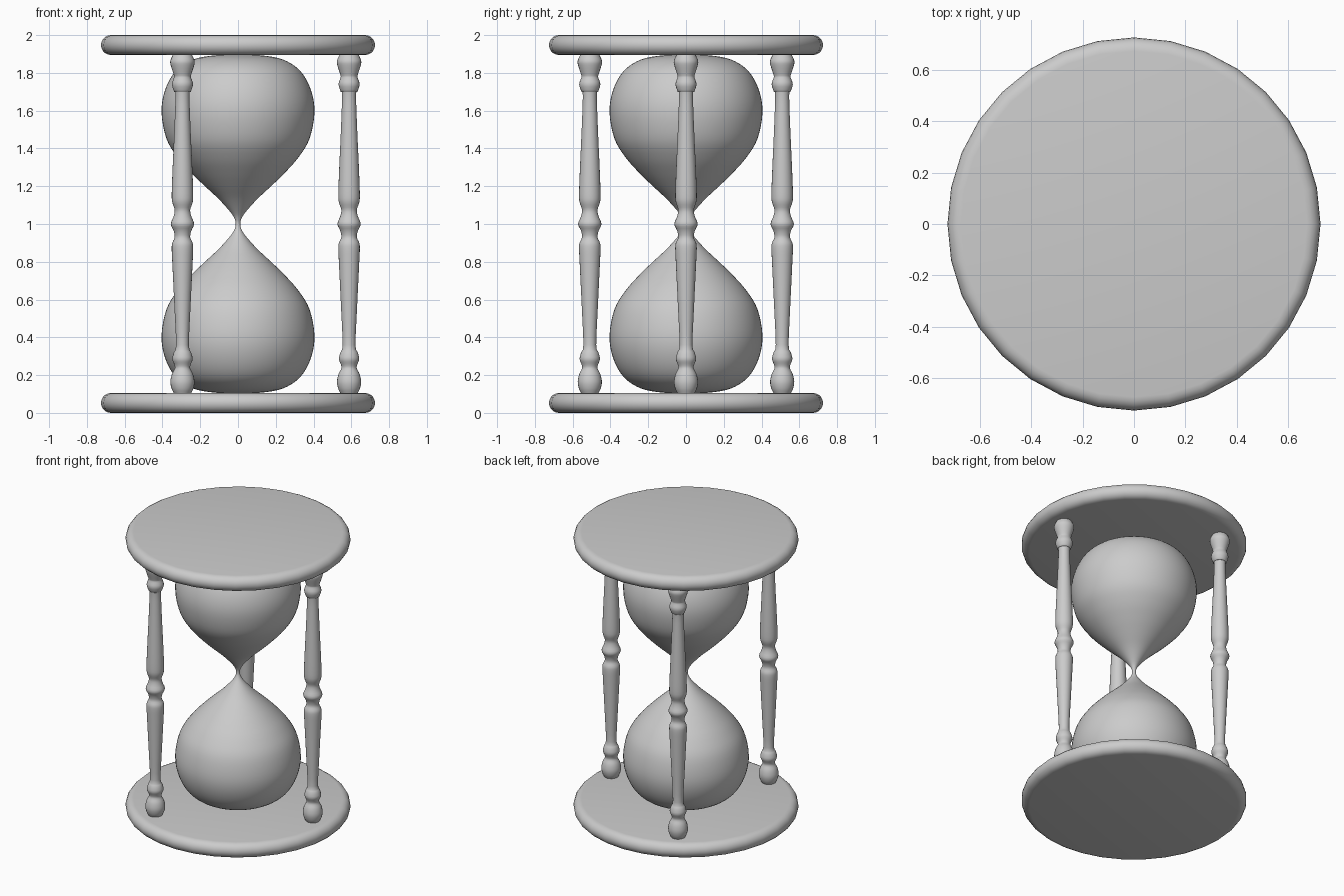
import bpy, bmesh, math
from mathutils import Vector

cube = bpy.data.objects.get("Cube")
if cube:
    bpy.data.objects.remove(cube, do_unlink=True)

# Single plain grey
grey = bpy.data.materials.new("plain_grey")
grey.use_nodes = True
colour = (0.6, 0.6, 0.6, 1)
grey.diffuse_color = colour
grey.node_tree.nodes["Principled BSDF"].inputs["Base Color"].default_value = colour


def smooth_profile(points, steps):
    """Catmull-Rom curve through (radius, height) points."""
    pts = [Vector(p) for p in points]
    pts = [pts[0] * 2 - pts[1]] + pts + [pts[-1] * 2 - pts[-2]]
    out = []
    for a, b, c, d in zip(pts, pts[1:], pts[2:], pts[3:]):
        for i in range(steps):
            t = i / steps
            out.append(0.5 * (2 * b + (c - a) * t + (2 * a - 5 * b + 4 * c - d) * t * t
                              + (3 * b - a - 3 * c + d) * t ** 3))
    return out + [pts[-2]]


def lathe(name, profile, sides, location=(0, 0, 0), angle=40):
    """Turn a bottom-to-top profile around z and cap both ends."""
    bm = bmesh.new()
    rings = []
    for r, z in profile:
        rings.append([bm.verts.new((r * math.cos(math.tau * i / sides),
                                    r * math.sin(math.tau * i / sides), z))
                      for i in range(sides)])
    for low, high in zip(rings, rings[1:]):
        for i in range(sides):
            j = (i + 1) % sides
            bm.faces.new((low[i], low[j], high[j], high[i]))
    bm.faces.new(rings[0][::-1])
    bm.faces.new(rings[-1])
    mesh = bpy.data.meshes.new(name)
    bm.to_mesh(mesh)
    bm.free()
    mesh.materials.append(grey)
    obj = bpy.data.objects.new(name, mesh)
    obj.location = location
    bpy.context.collection.objects.link(obj)
    bpy.ops.object.select_all(action="DESELECT")
    obj.select_set(True)
    bpy.context.view_layer.objects.active = obj
    bpy.ops.object.shade_smooth_by_angle(angle=math.radians(angle))
    return obj


# Round end plates with a fully rounded rim
half = 0.0525
rim = [(0.673 + half * math.cos(a), half + half * math.sin(a))
       for a in (math.pi * (i / 10 - 0.5) for i in range(11))]
lathe("bottom_plate", rim, 32)
lathe("top_plate", rim, 32, (0, 0, 2 - 2 * half))

# Glass bulbs, mirrored about the neck
half_bulb = [(0.012, 0), (0.017, 0.025), (0.038, 0.06), (0.10, 0.13), (0.175, 0.2),
             (0.245, 0.268), (0.318, 0.35), (0.378, 0.45), (0.405, 0.59), (0.386, 0.71),
             (0.33, 0.81), (0.24, 0.87), (0.13, 0.892), (0.02, 0.896)]
bulb = [(r, 1 - z) for r, z in half_bulb[:0:-1]] + [(r, 1 + z) for r, z in half_bulb]
lathe("glass_bulbs", smooth_profile(bulb, 4), 64, angle=60)

# Three turned posts
post = [(0.046, 0.105), (0.058, 0.13), (0.064, 0.165), (0.056, 0.205), (0.041, 0.235),
        (0.043, 0.255), (0.054, 0.285), (0.046, 0.32), (0.034, 0.36), (0.042, 0.55),
        (0.054, 0.8), (0.057, 0.87), (0.054, 0.90), (0.041, 0.93), (0.047, 0.965),
        (0.062, 1.0), (0.047, 1.04), (0.041, 1.075), (0.054, 1.115), (0.057, 1.16),
        (0.052, 1.3), (0.043, 1.5), (0.037, 1.68), (0.044, 1.70), (0.056, 1.74),
        (0.045, 1.775), (0.046, 1.79), (0.062, 1.84), (0.064, 1.865), (0.05, 1.897)]
for i, label in enumerate(("left_post", "back_right_post", "front_right_post")):
    a = math.tau * i / 3
    lathe(label, smooth_profile(post, 3), 24,
          (0.588 * math.cos(a), 0.588 * math.sin(a), 0), angle=60)
